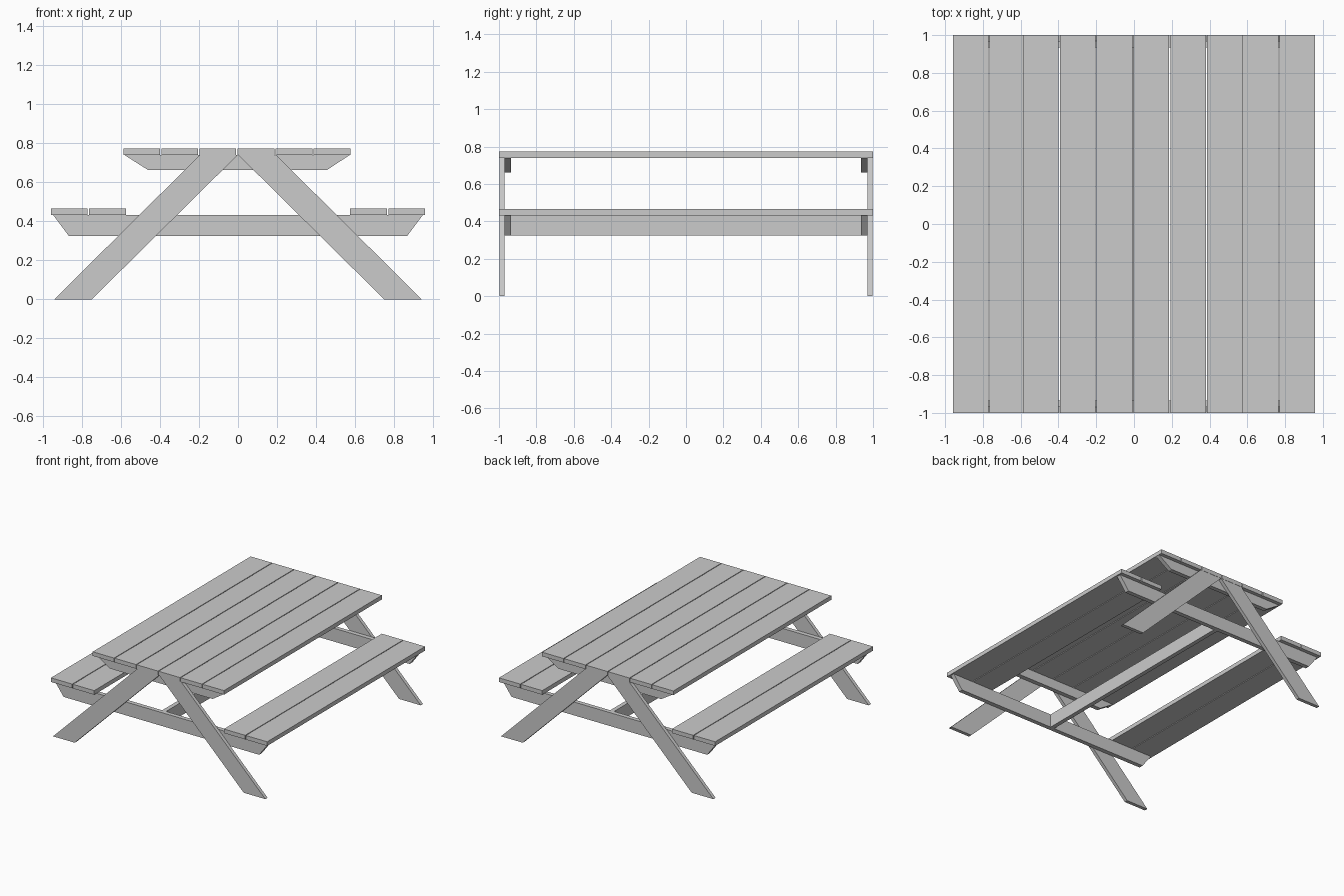
import bpy, bmesh

if "Cube" in bpy.data.objects:
    bpy.data.objects.remove(bpy.data.objects["Cube"])

def prism(name, profile, y0, y1):
    """Extrude an x-z profile along y."""
    bm = bmesh.new()
    face = bm.faces.new([bm.verts.new((x, y0, z)) for x, z in profile])
    ext = bmesh.ops.extrude_face_region(bm, geom=[face])
    verts = [v for v in ext["geom"] if isinstance(v, bmesh.types.BMVert)]
    bmesh.ops.translate(bm, verts=verts, vec=(0, y1 - y0, 0))
    bmesh.ops.recalc_face_normals(bm, faces=bm.faces)
    mesh = bpy.data.meshes.new(name)
    bm.to_mesh(mesh)
    bm.free()
    obj = bpy.data.objects.new(name, mesh)
    bpy.context.collection.objects.link(obj)
    return obj

def board(name, x0, x1, z0, z1, y=1.0):
    return prism(name, [(x0, z0), (x1, z0), (x1, z1), (x0, z1)], -y, y)

PLANK, PITCH = 0.189, 0.195
TOP_Z, SEAT_Z = (0.74, 0.773), (0.432, 0.465)

# Tabletop planks
for i in range(6):
    x = -0.588 + i * PITCH
    board(f"tabletop_plank_{i + 1}", x, x + PLANK, *TOP_Z)

# Seat planks, two per side
for side, start in (("left", -0.959), ("right", 0.575)):
    for i in range(2):
        x = start + i * PITCH
        board(f"{side}_seat_plank_{i + 1}", x, x + PLANK, *SEAT_Z)

# End frames: splayed legs with cross beams behind them
for end, s in (("front", -1), ("back", 1)):
    for side, m in (("left", -1), ("right", 1)):
        leg = [(0.749, 0), (0.942, 0), (0.195, 0.74), (0.001, 0.74)]
        prism(f"{end}_{side}_leg", [(m * x, z) for x, z in leg], s * 0.998, s * 0.97)
    prism(f"{end}_tabletop_beam",
          [(-0.46, 0.662), (0.455, 0.662), (0.573, 0.74), (-0.583, 0.74)],
          s * 0.97, s * 0.935)
    prism(f"{end}_seat_beam",
          [(-0.867, 0.325), (0.867, 0.325), (0.947, 0.432), (-0.947, 0.432)],
          s * 0.97, s * 0.935)

# Lengthwise stretcher joining the seat beams
board("stretcher", -0.017, 0.017, 0.325, 0.432, 0.935)
